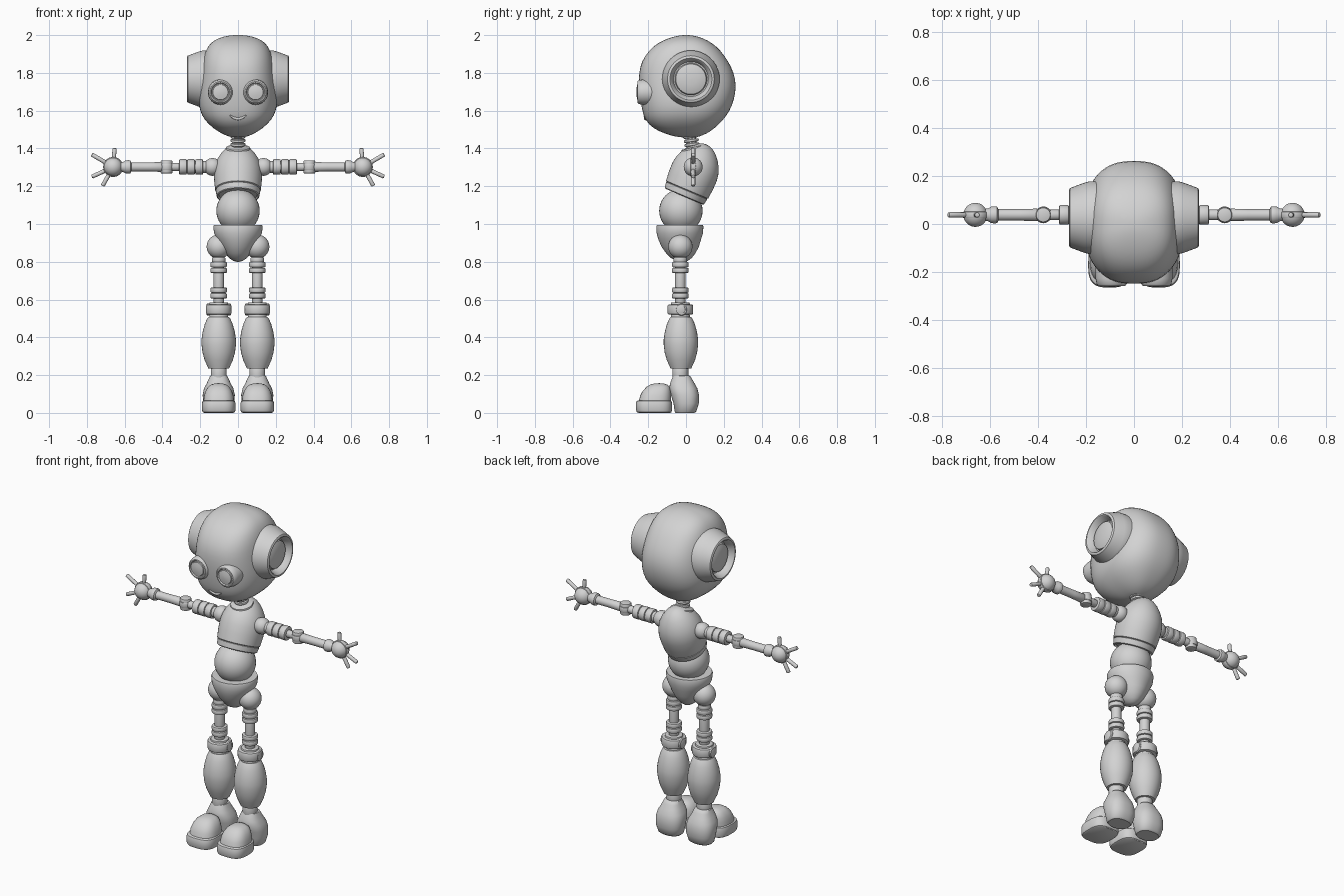
import bpy, bmesh
from math import sin, cos, pi, radians, copysign
from mathutils import Vector, Matrix

cube = bpy.data.objects.get("Cube")
if cube:
    bpy.data.objects.remove(cube, do_unlink=True)

grey = bpy.data.materials.new("plain_grey")
grey.use_nodes = True
COLOUR = (0.65, 0.65, 0.65, 1)
grey.diffuse_color = COLOUR
grey.node_tree.nodes["Principled BSDF"].inputs["Base Color"].default_value = COLOUR


def finish(ob, angle=35):
    ob.data.materials.append(grey)
    bpy.ops.object.select_all(action='DESELECT')
    ob.select_set(True)
    bpy.context.view_layer.objects.active = ob
    bpy.ops.object.shade_smooth_by_angle(angle=radians(angle))
    return ob


def skin(name, rings, angle=35, subsurf=0):
    """Join a stack of equal point rings into a closed surface."""
    bm = bmesh.new()
    loops = [[bm.verts.new(p) for p in ring] for ring in rings]
    n = len(loops[0])
    for a, b in zip(loops, loops[1:]):
        for i in range(n):
            j = (i + 1) % n
            bm.faces.new((a[i], a[j], b[j], b[i]))
    bm.faces.new(loops[0][::-1])
    bm.faces.new(loops[-1])
    bmesh.ops.recalc_face_normals(bm, faces=bm.faces)
    me = bpy.data.meshes.new(name)
    bm.to_mesh(me)
    bm.free()
    ob = bpy.data.objects.new(name, me)
    bpy.context.collection.objects.link(ob)
    finish(ob, angle)
    if subsurf:
        ob.modifiers.new("soften", 'SUBSURF').levels = subsurf
        ob.modifiers["soften"].render_levels = subsurf
    return ob


def loft(name, rows, cx=0, power=2, angle=35, subsurf=0, seg=48):
    """Rows are (z, half width, front y, back y)."""
    def bend(v):
        return copysign(abs(v) ** (2 / power), v)
    turns = [2 * pi * i / seg for i in range(seg)]
    rings = [[(cx + hx * bend(cos(t)), (f + b) / 2 + (b - f) / 2 * bend(sin(t)), z)
              for t in turns] for z, hx, f, b in rows]
    return skin(name, rings, angle, subsurf)


def lathe(name, profile, origin, axis=(0, 0, 1), seg=32):
    """Profile is (radius, distance along the axis)."""
    m = Matrix.Translation(origin) @ Vector(axis).to_track_quat('Z', 'Y').to_matrix().to_4x4()
    rings = [[m @ Vector((r * cos(2 * pi * i / seg), r * sin(2 * pi * i / seg), h))
              for i in range(seg)] for r, h in profile]
    return skin(name, rings)


def rod(name, r, start, end, bevel=0.006, seg=32):
    a, b = Vector(start), Vector(end)
    length = (b - a).length
    return lathe(name, [(r - bevel, 0), (r - bevel * 0.3, bevel * 0.3), (r, bevel),
                        (r, length - bevel), (r - bevel * 0.3, length - bevel * 0.3),
                        (r - bevel, length)], a, b - a, seg)


def ball(name, r, centre):
    steps = [pi * (i + 0.15) / 20.3 for i in range(21)]
    return lathe(name, [(r * sin(t), -r * cos(t)) for t in steps], centre)


# Head
head = loft("head", [
    (1.458, .02, -.02, .05), (1.463, .05, -.06, .07), (1.478, .085, -.11, .11),
    (1.505, .13, -.175, .15), (1.55, .178, -.217, .197), (1.60, .203, -.232, .233),
    (1.66, .211, -.242, .256), (1.73, .206, -.25, .267), (1.80, .196, -.25, .255),
    (1.86, .188, -.236, .225), (1.92, .172, -.197, .183), (1.96, .145, -.148, .137),
    (1.985, .105, -.09, .088), (1.998, .05, -.04, .04), (2.0, .015, -.01, .01)],
    power=2.5, angle=80, subsurf=1)

# Smiling mouth laid on the face
bpy.context.view_layer.update()
path = bpy.data.curves.new("mouth", 'CURVE')
path.dimensions = '3D'
path.bevel_depth = 0.007
path.use_fill_caps = True
line = path.splines.new('POLY')
line.points.add(12)
for i, p in enumerate(line.points):
    u = i / 6 - 1
    x, z = 0.042 * u, 1.557 + 0.018 * u * u
    hit, spot, _, _ = head.ray_cast((x, -1, z), (0, 1, 0))
    p.co = (x, spot.y if hit else -0.22, z, 1)
    p.radius = 1.15 - 0.7 * u * u
mouth = bpy.data.objects.new("mouth", path)
bpy.context.collection.objects.link(mouth)
path.materials.append(grey)

# Neck with rings, and collar
rod("neck", 0.028, (0, .035, 1.38), (0, .02, 1.49))
for i in range(3):
    rod("neck_ring", 0.04, (0, .032 - .003 * i, 1.413 + .021 * i),
        (0, .03 - .003 * i, 1.428 + .021 * i))
rod("collar", 0.064, (0, .045, 1.37), (0, .036, 1.407))

# Torso leaning back, with a lower band
lathe("torso", [(.10, .01), (.106, 0), (.113, .004), (.118, .034), (.115, .036), (.121, .04),
                (.126, .09), (.127, .14), (.122, .175), (.11, .21), (.092, .24), (.07, .267),
                (.045, .287), (.02, .298), (.004, .30)], (0, -.01, 1.145), (0, .39, .92), 48)
ball("abdomen", 0.115, (0, -.027, 1.07))

# Pelvis with a flat rim
loft("pelvis", [(.995, .118, -.145, .08), (.995, .127, -.154, .09), (.985, .131, -.157, .092),
                (.95, .126, -.155, .09), (.92, .112, -.147, .08), (.88, .09, -.13, .068),
                (.845, .068, -.105, .05), (.82, .047, -.08, .03), (.805, .025, -.05, .01),
                (.80, .008, -.025, -.01)])

for s, side in ((1, "left"), (-1, "right")):
    # Ear pod with a recessed disc
    lathe(side + "_ear_pod", [(.14, 0), (.152, .01), (.152, .065), (.145, .09), (.124, .146),
                              (.118, .15), (.111, .15), (.106, .146), (.092, .105), (.085, .105),
                              (.08, .124), (.06, .131), (.03, .135), (.004, .136)],
          (s * .12, .026, 1.767), (s, 0, 0), 48)
    # Goggle eye
    lathe(side + "_eye", [(.06, 0), (.067, .03), (.067, .075), (.063, .098), (.056, .106),
                          (.05, .106), (.046, .10), (.042, .10), (.04, .106), (.02, .110),
                          (.003, .111)], (s * .093, -.152, 1.698), (0, -1, 0))

    # Arm
    def at(x, dz=0, dy=0):
        return (s * x, .038 + dy, 1.302 + dz)
    ball(side + "_shoulder", 0.047, at(.135))
    rod(side + "_arm_core", 0.031, at(.15), at(.31))
    for i in range(3):
        rod(side + "_arm_ring", 0.041, at(.185 + .043 * i), at(.226 + .043 * i))
    rod(side + "_elbow_link", 0.022, at(.30), at(.42))
    rod(side + "_elbow", 0.031, at(.378, -.035), at(.378, .035))
    rod(side + "_elbow_band", 0.035, at(.378, -.017), at(.378, .017))
    lathe(side + "_forearm", [(.02, 0), (.026, .01), (.024, .08), (.024, .17), (.034, .175),
                              (.036, .185), (.034, .20), (.026, .215), (.024, .25)],
          at(.395), (s, 0, 0))
    # Hand and fingers
    ball(side + "_hand", 0.05, at(.661))
    rod(side + "_palm_band", 0.053, at(.661, 0, -.014), at(.661, 0, .014))
    for dx, dz in ((.113, .066), (.113, -.052), (.056, -.10), (-.008, .10)):
        rod(side + "_finger", 0.011, at(.661 + dx * .2, dz * .2), at(.661 + dx, dz), .005, 16)

    # Hip and thigh
    cx, cy = s * .102, -.03
    ball(side + "_hip", 0.064, (cx, cy, .88))
    for part, r, low, high in (("thigh_shaft", .028, .55, .85), ("thigh_cap", .036, .795, .825),
                               ("upper_thigh_ring", .044, .77, .80),
                               ("upper_thigh_ring", .044, .74, .768),
                               ("lower_thigh_ring", .044, .636, .664),
                               ("lower_thigh_ring", .044, .605, .634),
                               ("knee_cap", .05, .565, .585), ("knee", .068, .52, .575),
                               ("knee_base", .05, .495, .525), ("ankle", .042, .17, .25)):
        rod(side + "_" + part, r, (cx, cy, low), (cx, cy, high), min(.01, (high - low) / 4))
    # Knee hinge with hollow ends
    for d in (1, -1):
        lathe(side + "_knee_pin", [(.03, 0), (.032, .06), (.028, .066), (.021, .066),
                                   (.017, .058), (.003, .058)], (cx, -.024, .547), (d, 0, 0))
    # Shin
    lathe(side + "_shin", [(.046, .235), (.055, .235), (.059, .245), (.075, .28), (.086, .32),
                           (.091, .36), (.091, .39), (.085, .43), (.074, .47), (.062, .497),
                           (.055, .507), (.045, .509)], (cx, -.027, 0))
    # Shoe: heel cup, toe sole and toe cap
    loft(side + "_heel", [(0, .064, -.055, .045), (.008, .072, -.06, .055), (.05, .083, -.066, .068),
                          (.095, .085, -.08, .069), (.13, .078, -.088, .06), (.155, .064, -.085, .046),
                          (.18, .053, -.075, .032), (.195, .046, -.068, .022),
                          (.198, .04, -.06, .016)], cx, 2.4)
    loft(side + "_sole", [(0, .078, -.25, -.082), (.004, .085, -.26, -.077),
                          (.015, .089, -.265, -.074), (.05, .089, -.265, -.074),
                          (.062, .086, -.261, -.076), (.066, .08, -.255, -.08)], cx, 3)
    loft(side + "_toe_cap", [(.06, .081, -.25, -.08), (.09, .078, -.243, -.078),
                             (.115, .07, -.23, -.08), (.137, .057, -.21, -.085),
                             (.15, .04, -.19, -.1), (.156, .02, -.165, -.12),
                             (.157, .004, -.145, -.138)], cx, 2.5)
